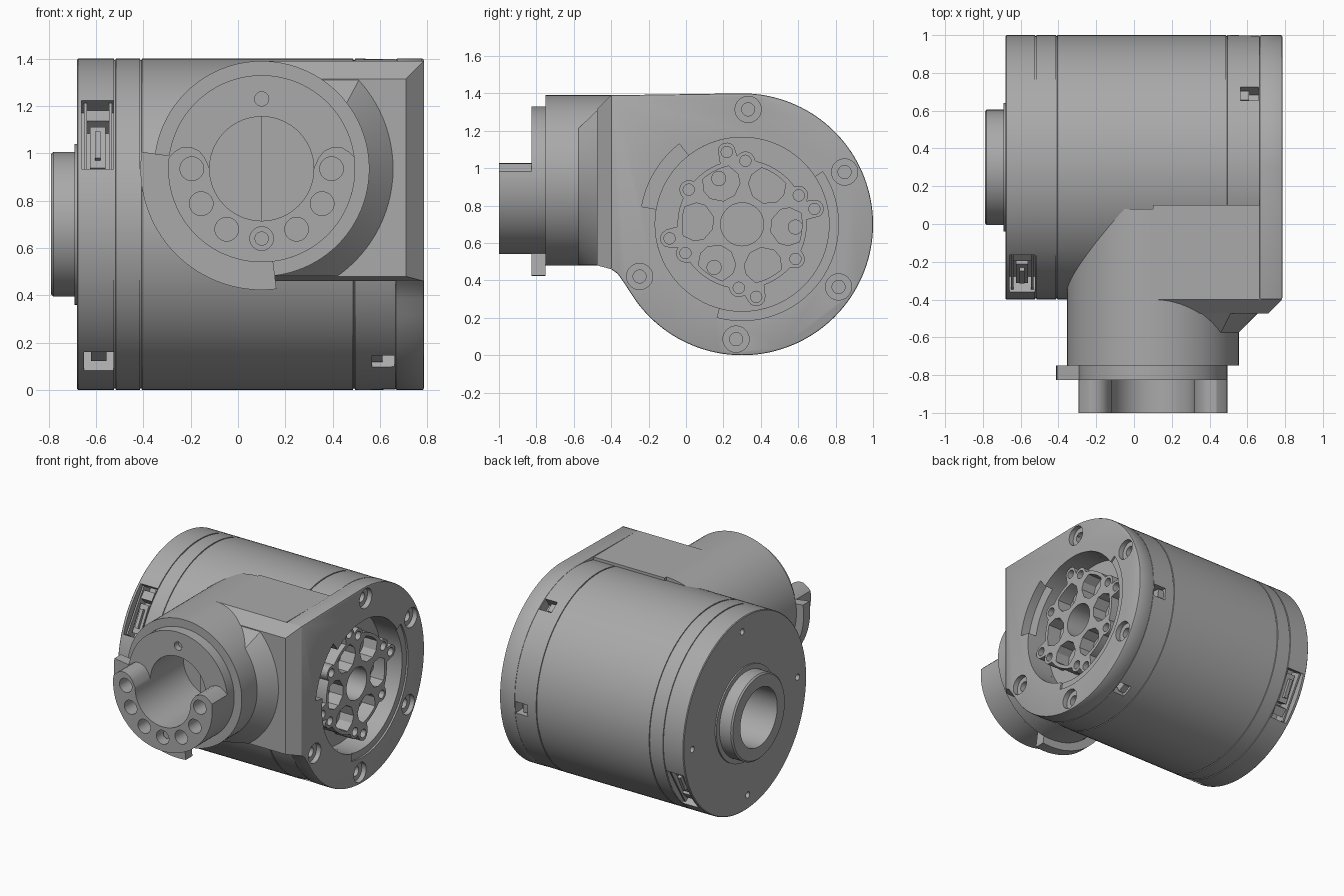
import bpy, bmesh
from math import sin, cos, pi, radians, sqrt
from mathutils import Vector, Matrix

if "Cube" in bpy.data.objects:
    bpy.data.objects.remove(bpy.data.objects["Cube"])

GREY = (0.40, 0.40, 0.40, 1)
metal = bpy.data.materials.new("satin grey metal")
metal.use_nodes = True
metal.diffuse_color = GREY
metal.node_tree.nodes["Principled BSDF"].inputs["Base Color"].default_value = GREY

DRUM = (0.3, 0.7)      # drum axis runs along x, centre in (y, z)
ARM = (0.1, 0.935)     # arm axis runs along y, centre in (x, z)


def place(axis, u, v, t):
    return Vector((t, u, v)) if axis == "x" else Vector((u, t, v))


def finish(name, bm):
    bmesh.ops.recalc_face_normals(bm, faces=bm.faces)
    mesh = bpy.data.meshes.new(name)
    bm.to_mesh(mesh)
    bm.free()
    mesh.materials.append(metal)
    obj = bpy.data.objects.new(name, mesh)
    bpy.context.collection.objects.link(obj)
    return obj


def prism(name, axis, outline, t0, t1):
    bm = bmesh.new()
    a, b = [[bm.verts.new(place(axis, u, v, t)) for u, v in outline] for t in (t0, t1)]
    bm.faces.new(a)
    bm.faces.new(b)
    for i in range(len(a)):
        j = (i + 1) % len(a)
        bm.faces.new((a[i], a[j], b[j], b[i]))
    return finish(name, bm)


def lathe(name, axis, centre, profile, steps=96):
    bm = bmesh.new()
    rings = []
    for t, r in profile:
        n = steps if r else 1
        rings.append([bm.verts.new(place(axis, centre[0] + r * cos(2 * pi * k / steps),
                                         centre[1] + r * sin(2 * pi * k / steps), t))
                      for k in range(n)])
    for a, b in zip(rings, rings[1:]):
        for k in range(steps):
            j = (k + 1) % steps
            quad = [a[k % len(a)], a[j % len(a)], b[j % len(b)], b[k % len(b)]]
            bm.faces.new(list(dict.fromkeys(quad)))
    return finish(name, bm)


def hull(name, points):
    bm = bmesh.new()
    for p in points:
        bm.verts.new(p)
    bmesh.ops.convex_hull(bm, input=bm.verts)
    bmesh.ops.dissolve_limit(bm, angle_limit=0.01, verts=bm.verts, edges=bm.edges)
    return finish(name, bm)


def box(name, lo, hi):
    return hull(name, [(x, y, z) for x in (lo[0], hi[0]) for y in (lo[1], hi[1]) for z in (lo[2], hi[2])])


def polar(centre, r, deg):
    return centre[0] + r * cos(radians(deg)), centre[1] + r * sin(radians(deg))


def arc(centre, r, a0, a1, n=32):
    return [polar(centre, r, a0 + (a1 - a0) * k / n) for k in range(n + 1)]


def sector(name, axis, centre, r0, r1, a0, a1, t0, t1):
    return prism(name, axis, arc(centre, r0, a0, a1) + arc(centre, r1, a1, a0), t0, t1)


def rod(name, axis, centre, r, t0, t1, steps=32):
    return lathe(name, axis, centre, [(t0, 0), (t0, r), (t1, r), (t1, 0)], steps)


def bake(obj):
    graph = bpy.context.evaluated_depsgraph_get()
    mesh = bpy.data.meshes.new_from_object(obj.evaluated_get(graph))
    obj.modifiers.clear()
    obj.data = mesh


def cut(obj, cutters, operation="DIFFERENCE"):
    for c in cutters:
        mod = obj.modifiers.new("cut", "BOOLEAN")
        mod.object, mod.operation, mod.solver = c, operation, "EXACT"
    bake(obj)
    for c in cutters:
        bpy.data.objects.remove(c)


def drum_box(name, deg, x0, x1, r0, r1, width):
    # Box sitting on the drum surface at the given angle
    obj = box(name, (x0, r0, -width / 2), (x1, r1, width / 2))
    obj.data.transform(Matrix.Translation((0, *DRUM)) @ Matrix.Rotation(radians(deg), 4, "X"))
    return obj


# Drum body with seam grooves, rear collar and blind bore
profile = [(0.6, 0), (0.6, 0.465), (0.665, 0.465), (0.665, 0.698)]
for seam in (0.49, -0.41, -0.52):
    profile += [(seam + 0.004, 0.7), (seam + 0.003, 0.694), (seam - 0.003, 0.694), (seam - 0.004, 0.7)]
profile += [(-0.675, 0.7), (-0.68, 0.695), (-0.68, 0.34), (-0.69, 0.34), (-0.69, 0.305), (-0.78, 0.305),
            (-0.79, 0.295), (-0.79, 0.21), (-0.4, 0.21), (-0.4, 0)]
body = lathe("drum_body", "x", DRUM, profile, 128)
slots = (56, -4, -64, -124)
ports = (146, -31)
cuts = [drum_box("cutter", a, 0.565, 0.66, 0.62, 0.75, 0.085) for a in slots]
cuts += [drum_box("cutter", a, -0.66, -0.525, 0.58, 0.8, 0.35) for a in ports]
cuts.append(drum_box("cutter", -124, -0.65, -0.525, 0.6, 0.8, 0.14))
cuts += [rod("cutter", "x", polar(DRUM, 0.6, a), 0.022, -0.75, -0.64) for a in (87, 177, -3, -93)]
cuts.append(rod("cutter", "x", DRUM, 0.115, 0.2, 0.7, 48))
cut(body, cuts)

# Latches and plugs inside the drum openings
for a in slots:
    drum_box("slot_latch", a, 0.56, 0.61, 0.61, 0.68, 0.06)
for a in ports:
    drum_box("plug_body", a + 4, -0.625, -0.56, 0.57, 0.65, 0.2)
    drum_box("plug_key", a + 4, -0.605, -0.58, 0.57, 0.672, 0.13)
    drum_box("plug_head", a - 10, -0.65, -0.535, 0.57, 0.66, 0.06)
    for x in (-0.65, -0.545):
        drum_box("plug_rail", a, x, x + 0.012, 0.57, 0.665, 0.34)
drum_box("small_plug", -124, -0.62, -0.555, 0.59, 0.67, 0.08)
drum_box("small_plug_rail", -124, -0.645, -0.53, 0.59, 0.64, 0.03)

# End plate: round drum outline running into the square arm housing
outline = arc(DRUM, 0.7, 90, -147, 96)
outline += [(-0.33, 0.385), (-0.365, 0.435), (-0.4, 0.46), (-0.4, 1.39)]
plate = prism("end_plate", "x", outline, 0.665, 0.785)
bevel = plate.modifiers.new("edge", "BEVEL")
bevel.width, bevel.segments, bevel.limit_method = 0.008, 2, "ANGLE"
bake(plate)
bolt_angles = (87, 27, -33, -93, -153)
cuts = [rod("cutter", "x", DRUM, 0.465, 0.5, 0.9, 96),
        sector("cutter", "x", DRUM, 0.45, 0.545, 128, 170, 0.72, 0.9),
        sector("cutter", "x", DRUM, 0.45, 0.515, -105, 33, 0.772, 0.9)]
for a in bolt_angles:
    cuts.append(rod("cutter", "x", polar(DRUM, 0.615, a), 0.07, 0.75, 0.9))
    cuts.append(rod("cutter", "x", polar(DRUM, 0.615, a), 0.035, 0.69, 0.9))
cut(plate, cuts)

# Arm housing block and its chamfered nose
block = box("arm_housing", (0.1, -0.4, 0.48), (0.665, 0.1, 1.39))
cut(block, [rod("cutter", "x", DRUM, 0.465, 0.6, 0.9, 96)])
hull("housing_nose", [(x, -0.4, z) for x in (0.1, 0.785) for z in (0.46, 1.39)]
     + [(x, -0.475, z) for x in (0.1, 0.71) for z in (0.48, 1.315)])
cone = lathe("nose_cone", "y", ARM, [(-0.575, 0), (-0.575, 0.455), (-0.4, 0.63), (-0.4, 0)])
cut(cone, [hull("cutter", [(x, y, z) for x in (0.1, 0.7)
                           for y, z in ((-0.6, 0.481), (-0.6, 1.19), (-0.39, 0.481), (-0.39, 1.39))])],
    "INTERSECT")

# Arm tube with stepped flange and bore
arm = lathe("arm_tube", "y", ARM, [(0.08, 0), (0.08, 0.455), (-0.75, 0.455), (-0.75, 0.395), (-0.825, 0.395),
                                   (-0.825, 0.22), (-0.45, 0.22), (-0.45, 0)])
cut(arm, [rod("cutter", "y", polar(ARM, 0.295, 90), 0.03, -0.9, -0.78)])
sector("flange_tab", "y", ARM, 0.393, 0.512, 172, 277, -0.825, -0.75)

# Horseshoe coupling with rounded ends and pin holes
tip = [(0.375, 11), (0.35, 15), (0.315, 17), (0.275, 16), (0.245, 11), (0.225, 3)]
outline = arc(ARM, 0.395, 173, 367, 64) + [polar(ARM, r, a) for r, a in tip]
outline += arc(ARM, 0.22, 360, 180, 48) + [polar(ARM, r, 180 - a) for r, a in reversed(tip)]
coupling = prism("horseshoe_coupling", "y", outline, -1, -0.82)
cut(coupling, [rod("cutter", "y", polar(ARM, 0.295, a), 0.05, -1.1, -0.87) for a in range(180, 361, 30)])
rod("pin_bush", "y", polar(ARM, 0.295, 270), 0.03, -0.95, -0.85)

# Output hub: lobed outline grown around its bolt bosses
inner = (87, 27, -33, -93, -153, 147)
outer = (102, 12, -79, -169)
bosses = [(0.34, a) for a in inner] + [(0.395, a) for a in outer]


def hub_radius(deg):
    r = 0.345
    for d, a in bosses:
        off = radians(deg - a)
        under = 0.05 ** 2 - (d * sin(off)) ** 2
        if under > 0 and cos(off) > 0:
            r = max(r, d * cos(off) + sqrt(under))
    return r


hub = prism("output_hub", "x", [polar(DRUM, hub_radius(a), a) for a in range(0, 360, 2)], 0.59, 0.735)
cuts = [rod("cutter", "x", DRUM, 0.115, 0.5, 0.9, 48)]
cuts += [rod("cutter", "x", polar(DRUM, d, a), 0.03, 0.69, 0.9, 24) for d, a in bosses]
for a in range(-3, 357, 60):
    wedge = [polar(DRUM, r, a + s) for r, s in ((0.16, -12), (0.22, -24), (0.27, -22))]
    wedge += arc(DRUM, 0.32, a - 14, a + 14, 8)
    wedge += [polar(DRUM, r, a + s) for r, s in ((0.27, 22), (0.22, 24), (0.16, 12))]
    cuts.append(prism("cutter", "x", wedge, 0.63, 0.9))
cut(hub, cuts)
for a in (117, -3, -123):
    rod("hub_pocket_boss", "x", polar(DRUM, 0.285 if a == -3 else 0.275, a), 0.04, 0.61, 0.645)

# Smooth curved faces, keep edges crisp
bpy.ops.object.select_all(action="DESELECT")
for obj in bpy.context.scene.objects:
    if obj.type == "MESH":
        obj.select_set(True)
        bpy.context.view_layer.objects.active = obj
bpy.ops.object.shade_smooth_by_angle(angle=radians(30))
